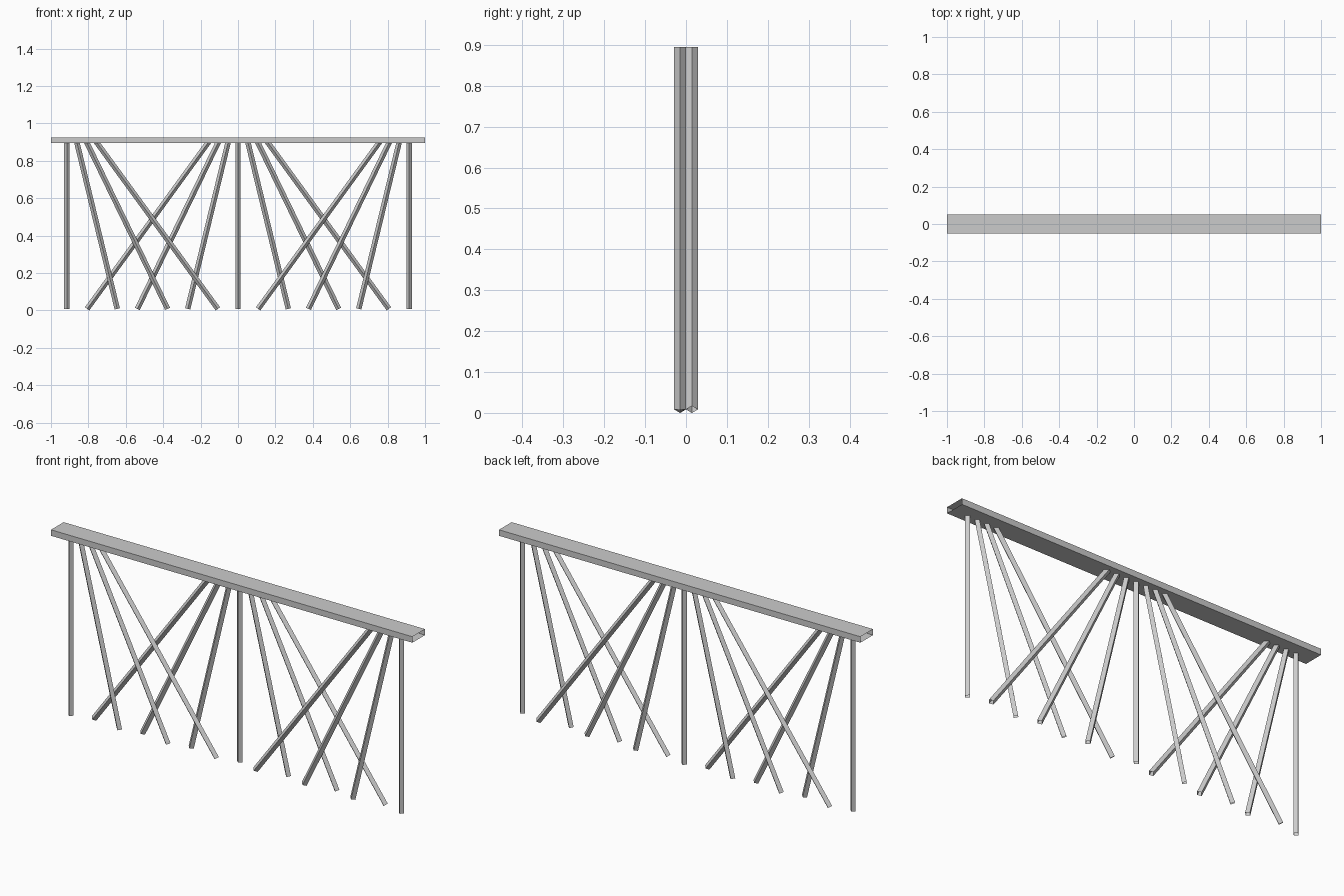
import bpy, bmesh, math
from mathutils import Vector, Matrix

cube = bpy.data.objects.get("Cube")
if cube:
    bpy.data.objects.remove(cube, do_unlink=True)

grey = bpy.data.materials.new("plain grey")
colour = (0.6, 0.6, 0.6, 1)
grey.diffuse_color = colour
grey.use_nodes = True
grey.node_tree.nodes["Principled BSDF"].inputs["Base Color"].default_value = colour

RADIUS = 0.0145
FOOT = 0.0084
BEAM_BOTTOM, BEAM_TOP = 0.895, 0.925
STEP = 0.0538          # spacing of the bar tops
BAY = 17 * STEP        # distance between uprights


def add_object(name, bm):
    mesh = bpy.data.meshes.new(name)
    bm.to_mesh(mesh)
    bm.free()
    mesh.materials.append(grey)
    obj = bpy.data.objects.new(name, mesh)
    bpy.context.collection.objects.link(obj)


def add_bar(name, x_top, x_bottom, y):
    """Open four-sided tube, square-cut foot, top cut level under the beam."""
    start = Vector((x_bottom, y, FOOT))
    axis = Vector((x_top, y, BEAM_BOTTOM)) - start
    length = axis.length + 2 * RADIUS
    bm = bmesh.new()
    bmesh.ops.create_cone(bm, cap_ends=False, segments=4, radius1=RADIUS,
                          radius2=RADIUS, depth=length)
    turn = Matrix.Rotation(math.atan2(axis.x, axis.z), 4, 'Y')
    bm.transform(Matrix.Translation(start) @ turn
                 @ Matrix.Translation((0, 0, length / 2)))
    bmesh.ops.bisect_plane(bm, geom=bm.verts[:] + bm.edges[:] + bm.faces[:],
                           plane_co=(0, 0, BEAM_BOTTOM), plane_no=(0, 0, 1),
                           clear_outer=True)
    add_object(name, bm)


# Top beam: a thin sleeve, open at both ends
bm = bmesh.new()
bmesh.ops.create_cube(bm, size=1)
ends = [f for f in bm.faces if abs(f.normal.x) > 0.9]
bmesh.ops.delete(bm, geom=ends, context='FACES_ONLY')
bm.transform(Matrix.Translation((0, 0, (BEAM_BOTTOM + BEAM_TOP) / 2))
             @ Matrix.Diagonal((2, 0.1, BEAM_TOP - BEAM_BOTTOM, 1)))
add_object("top_beam", bm)

# Centre upright in the back layer, end uprights in the front layer,
# each with a fan of slats spreading into the bays beside it
add_bar("centre_upright", 0, 0, RADIUS)
for side, label in ((1, "left"), (-1, "right")):
    add_bar(f"{label}_upright", side * BAY, side * BAY, -RADIUS)
    for i in (1, 2, 3):
        top, bottom = i * STEP, 5 * i * STEP
        add_bar(f"{label}_inner_slat_{i}", side * top, side * bottom, RADIUS)
        add_bar(f"{label}_outer_slat_{i}", side * (BAY - top),
                side * (BAY - bottom), -RADIUS)
